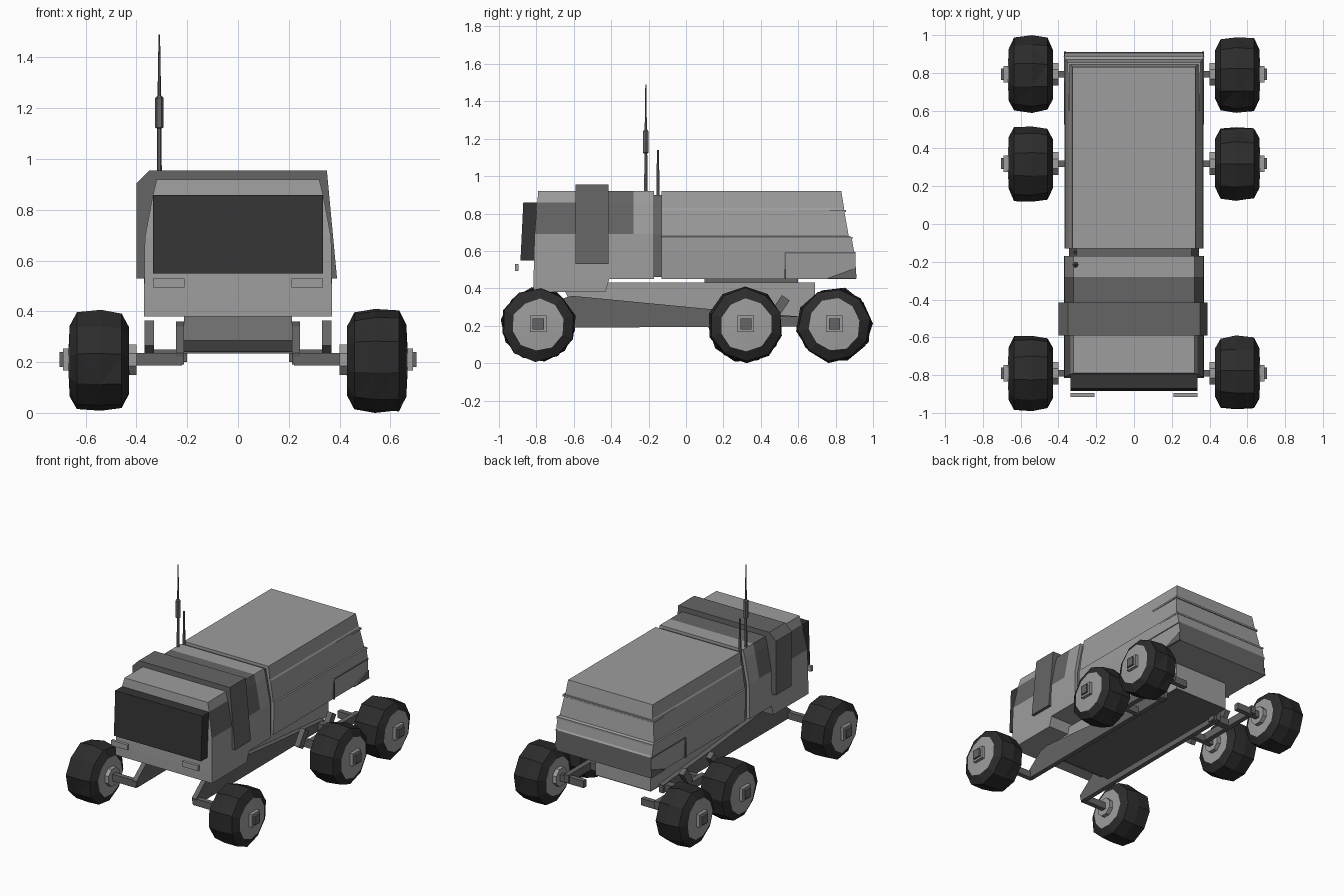
import bpy, bmesh, math, random
from mathutils import Vector, Matrix

random.seed(4)
if "Cube" in bpy.data.objects:
    bpy.data.objects.remove(bpy.data.objects["Cube"])


def material(name, v):
    m = bpy.data.materials.new(name)
    m.use_nodes = True
    m.diffuse_color = (v, v, v, 1)
    m.node_tree.nodes["Principled BSDF"].inputs["Base Color"].default_value = (v, v, v, 1)
    return m


HULL = material("light grey hull", 0.34)
TRIM = material("mid grey trim", 0.13)
GLASS = material("dark glass", 0.035)
RUBBER = material("black rubber", 0.025)


def finish(name, bm, *mats):
    bmesh.ops.recalc_face_normals(bm, faces=bm.faces)
    me = bpy.data.meshes.new(name)
    bm.to_mesh(me)
    bm.free()
    for m in mats:
        me.materials.append(m)
    ob = bpy.data.objects.new(name, me)
    bpy.context.collection.objects.link(ob)
    return ob


def skin(bm, rings, caps=True):
    """Bridge rings of points into a closed skin."""
    rows = [[bm.verts.new(p) for p in r] for r in rings]
    n = len(rows[0])
    for a, b in zip(rows, rows[1:]):
        for i in range(n):
            j = (i + 1) % n
            bm.faces.new((a[i], a[j], b[j], b[i]))
    if caps:
        bm.faces.new(rows[0][::-1])
        bm.faces.new(rows[-1])


def loft(levels):
    """Stack of rectangles given as (z, y_front, y_back, half_width)."""
    bm = bmesh.new()
    skin(bm, [[(-w, a, z), (w, a, z), (w, b, z), (-w, b, z)] for z, a, b, w in levels])
    return bm


def box(name, x, y, z, mat, tilt=0):
    bm = bmesh.new()
    size = Vector((x[1] - x[0], y[1] - y[0], z[1] - z[0]))
    mid = Vector((x[0] + x[1], y[0] + y[1], z[0] + z[1])) / 2
    bmesh.ops.create_cube(bm, size=1, matrix=Matrix.Translation(mid)
                          @ Matrix.Rotation(tilt, 4, 'X') @ Matrix.Diagonal(size).to_4x4())
    return finish(name, bm, mat)


def side_plate(name, x, outline, mat):
    """Extrude a y-z outline across x."""
    bm = bmesh.new()
    skin(bm, [[(v, y, z) for y, z in outline] for v in x])
    return finish(name, bm, mat)


def rod(name, x, y, levels, mat, sides=6):
    bm = bmesh.new()
    turn = [2 * math.pi * i / sides for i in range(sides)]
    skin(bm, [[(x + r * math.cos(t), y + r * math.sin(t), z) for t in turn] for z, r in levels])
    return finish(name, bm, mat)


# Cab, with side windows and a dark stripe over the roof
bm = loft([(0.38, -0.815, -0.43, 0.37), (0.45, -0.815, -0.41, 0.37), (0.45, -0.815, -0.17, 0.37),
           (0.69, -0.81, -0.17, 0.367), (0.86, -0.795, -0.17, 0.335), (0.92, -0.79, -0.17, 0.32)])
for cut in (-0.42, -0.28):
    bmesh.ops.bisect_plane(bm, geom=bm.verts[:] + bm.edges[:] + bm.faces[:],
                           plane_co=(0, cut, 0), plane_no=(0, 1, 0))
for f in bm.faces:
    c = f.calc_center_median()
    window = 0.7 < c.z < 0.85 and -0.78 < c.y < -0.28
    stripe = c.z > 0.86 and -0.42 < c.y < -0.28
    f.material_index = 1 if window or stripe else 0
finish("cab", bm, HULL, TRIM)

# Windshield slab and headlights
side_plate("windshield", (-0.335, 0.335),
           [(-0.885, 0.55), (-0.81, 0.55), (-0.79, 0.858), (-0.87, 0.858)], GLASS)
for s, side in ((1, "left"), (-1, "right")):
    box(side + "_headlight", sorted((s * 0.21, s * 0.335)), (-0.915, -0.895), (0.493, 0.53), HULL)

# Saddle frame over the cab
bm = bmesh.new()
arch = [(-0.40, 0.53), (-0.40, 0.905), (-0.35, 0.955), (0.35, 0.955), (0.39, 0.53)]
skin(bm, [[(x, y, z) for x, z in arch] for y in (-0.59, -0.415)])
finish("saddle_frame", bm, TRIM)

# Recessed joint between cab and cargo
finish("joint", loft([(0.46, -0.18, -0.12, 0.345), (0.69, -0.18, -0.12, 0.345),
                      (0.9, -0.18, -0.12, 0.305)]), TRIM)

# Cargo box with a stepped, leaning tail
bm = loft([(0.45, -0.13, 0.91, 0.36), (0.59, -0.13, 0.905, 0.368), (0.6, -0.13, 0.898, 0.368),
           (0.675, -0.13, 0.885, 0.368), (0.68, -0.13, 0.87, 0.362), (0.82, -0.13, 0.845, 0.342),
           (0.83, -0.13, 0.845, 0.336), (0.92, -0.13, 0.83, 0.325)])
for f in bm.faces:
    c = f.calc_center_median()
    f.material_index = int(c.y > 0.85 and c.z < 0.59)
finish("cargo_box", bm, HULL, TRIM)

# Tail ribs wrapping the rear corners
for z, back, w in ((0.675, 0.89, 0.366), (0.82, 0.855, 0.346)):
    bm = bmesh.new()
    skin(bm, [[(-w, 0.6, h), (w, 0.6, h), (w + 0.006, back, h), (-w - 0.006, back, h)]
              for h in (z - 0.012, z)])
    finish("tail_rib", bm, HULL)

# Lower rear side panels with dark seams and corner wedges
for s, side in ((1, "left"), (-1, "right")):
    x = sorted((s * 0.36, s * 0.371))
    box(side + "_panel_seam_top", x, (0.53, 0.905), (0.585, 0.593), TRIM)
    box(side + "_panel_seam_front", x, (0.527, 0.535), (0.45, 0.593), TRIM)
    side_plate(side + "_corner_wedge", x, [(0.75, 0.452), (0.912, 0.452), (0.908, 0.51)], TRIM)

# Chassis
side_plate("chassis", (-0.212, 0.212),
           [(-0.65, 0.39), (-0.6, 0.285), (-0.5, 0.24), (0.69, 0.24), (0.69, 0.43), (-0.43, 0.43)], HULL)
box("belly_plate", (-0.212, 0.212), (-0.52, 0.69), (0.233, 0.241), TRIM)
box("chassis_mount", (-0.2, 0.2), (0.1, 0.6), (0.42, 0.46), TRIM)

# Suspension on both sides
for s, side in ((1, "left"), (-1, "right")):
    side_plate(side + "_rocker_arm", sorted((s * 0.212, s * 0.245)),
               [(-0.8, 0.19), (0.6, 0.195), (0.6, 0.25), (0.12, 0.29),
                (-0.61, 0.36), (-0.68, 0.34), (-0.81, 0.235)], TRIM)
    box(side + "_bogie_beam", sorted((s * 0.33, s * 0.365)), (0.3, 0.82), (0.195, 0.25), TRIM)
    for y in (0.5, 0.2):
        box(side + "_bogie_strut", sorted((s * 0.33, s * 0.368)), (y - 0.025, y + 0.025),
            (0.24, 0.36), TRIM, -0.6)
    box(side + "_bogie_pivot", sorted((s * 0.2, s * 0.35)), (0.53, 0.58), (0.2, 0.25), TRIM)

# Wheels: faceted tyre with pale side walls, hubs and axle
PROFILE = [(0.428, 0.05), (0.43, 0.14), (0.458, 0.195), (0.54, 0.207), (0.635, 0.2),
           (0.663, 0.145), (0.668, 0.05)]


def wheel(name, s, y, sides=10):
    bm = bmesh.new()
    start = random.random()
    rings = []
    for x, r in PROFILE:
        ring = []
        for i in range(sides):
            t = start + 2 * math.pi * i / sides
            q = r - random.uniform(0, 0.012)
            ring.append((s * x, y + q * math.cos(t), 0.205 + q * math.sin(t)))
        rings.append(ring)
    skin(bm, rings)
    for f in bm.faces:
        c = f.calc_center_median()
        f.material_index = int(math.hypot(c.y - y, c.z - 0.205) < 0.13)
    bmesh.ops.triangulate(bm, faces=[f for f in bm.faces if len(f.verts) == 4])
    finish(name + "_tyre", bm, RUBBER, HULL)
    for part, x0, x1, r, n, mat in (("inner_hub", 0.40, 0.435, 0.065, 8, HULL),
                                    ("outer_hub", 0.66, 0.69, 0.062, 4, HULL),
                                    ("hub_cap", 0.685, 0.703, 0.042, 4, TRIM)):
        bm = bmesh.new()
        skin(bm, [[(s * x, y + r * math.cos(t), 0.21 + r * math.sin(t))
                   for t in [2 * math.pi * (i + 0.5) / n for i in range(n)]] for x in (x0, x1)])
        finish(name + "_" + part, bm, mat)
    box(name + "_axle", sorted((s * 0.22, s * 0.41)), (y - 0.017, y + 0.017), (0.187, 0.235), TRIM)


for s, side in ((1, "left"), (-1, "right")):
    for place, y in (("front", -0.79), ("middle", 0.32), ("rear", 0.793)):
        wheel(side + "_" + place, s, y)

# Antennas
rod("tall_antenna", -0.31, -0.215, [(0.9, 0.01), (1.12, 0.009), (1.125, 0.017), (1.24, 0.017),
                                    (1.25, 0.007), (1.49, 0.003)], TRIM)
rod("short_antenna", -0.31, -0.15, [(0.46, 0.012), (0.93, 0.01), (1.14, 0.006)], TRIM)
